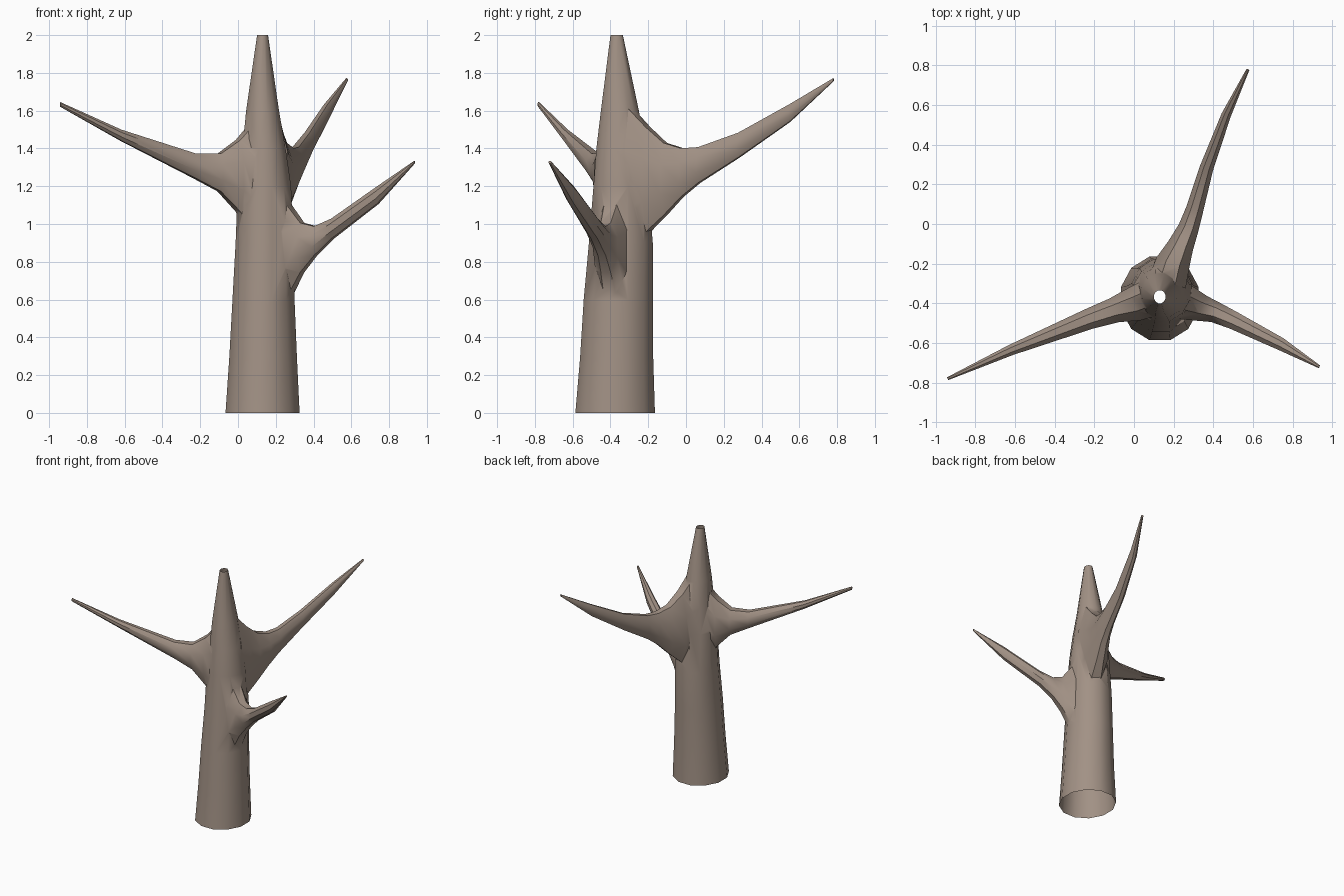
import bpy, bmesh, math
from mathutils import Vector

if "Cube" in bpy.data.objects:
    bpy.data.objects.remove(bpy.data.objects["Cube"], do_unlink=True)

bark = bpy.data.materials.new("grey brown bark")
bark.use_nodes = True
colour = (0.36, 0.285, 0.235, 1)
bark.diffuse_color = colour
bark.node_tree.nodes["Principled BSDF"].inputs["Base Color"].default_value = colour


def loft(name, rings):
    """Skin a closed tube over rings of points."""
    bm = bmesh.new()
    loops = [[bm.verts.new(p) for p in ring] for ring in rings]
    n = len(loops[0])
    for a, b in zip(loops, loops[1:]):
        for i in range(n):
            j = (i + 1) % n
            bm.faces.new((a[i], a[j], b[j], b[i]))
    bm.faces.new(loops[0])
    bm.faces.new(loops[-1])
    bmesh.ops.recalc_face_normals(bm, faces=bm.faces)
    mesh = bpy.data.meshes.new(name)
    bm.to_mesh(mesh)
    bm.free()
    mesh.materials.append(bark)
    obj = bpy.data.objects.new(name, mesh)
    bpy.context.collection.objects.link(obj)
    return obj


def ellipse(centre, u, v, sides):
    angles = [math.tau * (i + 0.5) / sides for i in range(sides)]
    return [centre + u * math.cos(a) + v * math.sin(a) for a in angles]


def branch(name, tip, stations, sides=8):
    """Stations: x, y, underside height, top height, half width."""
    heading = Vector((tip[0] - 0.13, tip[1] + 0.37, 0)).normalized()
    across = Vector((-heading.y, heading.x, 0))
    rings = []
    for x, y, low, high, half in stations + [tip]:
        centre = Vector((x, y, (low + high) / 2))
        rings.append(ellipse(centre, across * half * 1.05,
                             Vector((0, 0, (high - low) / 2 * 1.05)), sides))
    return loft(name, rings)


# Trunk: height, centre x, centre y, half width, half depth
profile = [
    (0, 0.13, -0.375, 0.203, 0.218),
    (0.3, 0.133, -0.367, 0.185, 0.2),
    (0.6, 0.135, -0.358, 0.17, 0.19),
    (0.9, 0.14, -0.345, 0.158, 0.175),
    (1.2, 0.14, -0.345, 0.146, 0.15),
    (1.4, 0.138, -0.345, 0.118, 0.134),
    (1.6, 0.13, -0.35, 0.09, 0.104),
    (2, 0.13, -0.367, 0.03, 0.034),
]
trunk = loft("tree_trunk", [
    ellipse(Vector((x, y, z)), Vector((rx, 0, 0)), Vector((0, ry, 0)), 12)
    for z, x, y, rx, ry in profile])

# Branches flare where they leave the trunk and taper to thin tips
branches = [
    branch("right_branch", (-0.94, -0.78, 1.62, 1.645, 0.008), [
        (0.09, -0.37, 0.9, 1.56, 0.1),
        (0.0, -0.405, 1.06, 1.45, 0.09),
        (-0.1, -0.435, 1.17, 1.375, 0.066),
        (-0.23, -0.48, 1.24, 1.375, 0.054),
        (-0.62, -0.635, 1.44, 1.5, 0.028)]),
    branch("left_branch", (0.935, -0.72, 1.32, 1.335, 0.008), [
        (0.21, -0.385, 0.5, 1.22, 0.1),
        (0.27, -0.4, 0.6, 1.11, 0.09),
        (0.34, -0.425, 0.74, 1.01, 0.07),
        (0.41, -0.445, 0.83, 0.99, 0.055),
        (0.5, -0.485, 0.92, 1.03, 0.047),
        (0.74, -0.605, 1.105, 1.2, 0.033)]),
    branch("back_branch", (0.575, 0.78, 1.755, 1.772, 0.008), [
        (0.17, -0.29, 0.85, 1.62, 0.1),
        (0.195, -0.2, 0.95, 1.52, 0.09),
        (0.235, -0.11, 1.04, 1.435, 0.068),
        (0.275, -0.02, 1.14, 1.405, 0.054),
        (0.305, 0.07, 1.215, 1.41, 0.046),
        (0.365, 0.28, 1.35, 1.485, 0.036),
        (0.465, 0.55, 1.54, 1.635, 0.025)]),
]

# Fuse the branches into the trunk
bpy.context.view_layer.objects.active = trunk
for limb in branches:
    mod = trunk.modifiers.new("join " + limb.name, "BOOLEAN")
    mod.operation = "UNION"
    mod.solver = "EXACT"
    mod.object = limb
    bpy.ops.object.modifier_apply(modifier=mod.name)
    bpy.data.objects.remove(limb, do_unlink=True)

# Open the hollow trunk at both ends
bm = bmesh.new()
bm.from_mesh(trunk.data)
ends = [f for f in bm.faces
        if all(v.co.z < 0.001 for v in f.verts) or all(v.co.z > 1.999 for v in f.verts)]
bmesh.ops.delete(bm, geom=ends, context="FACES")
bm.to_mesh(trunk.data)
bm.free()

# Soft bark with the sharper folds kept
bpy.ops.object.select_all(action="DESELECT")
trunk.select_set(True)
bpy.ops.object.shade_smooth_by_angle(angle=math.radians(40))
